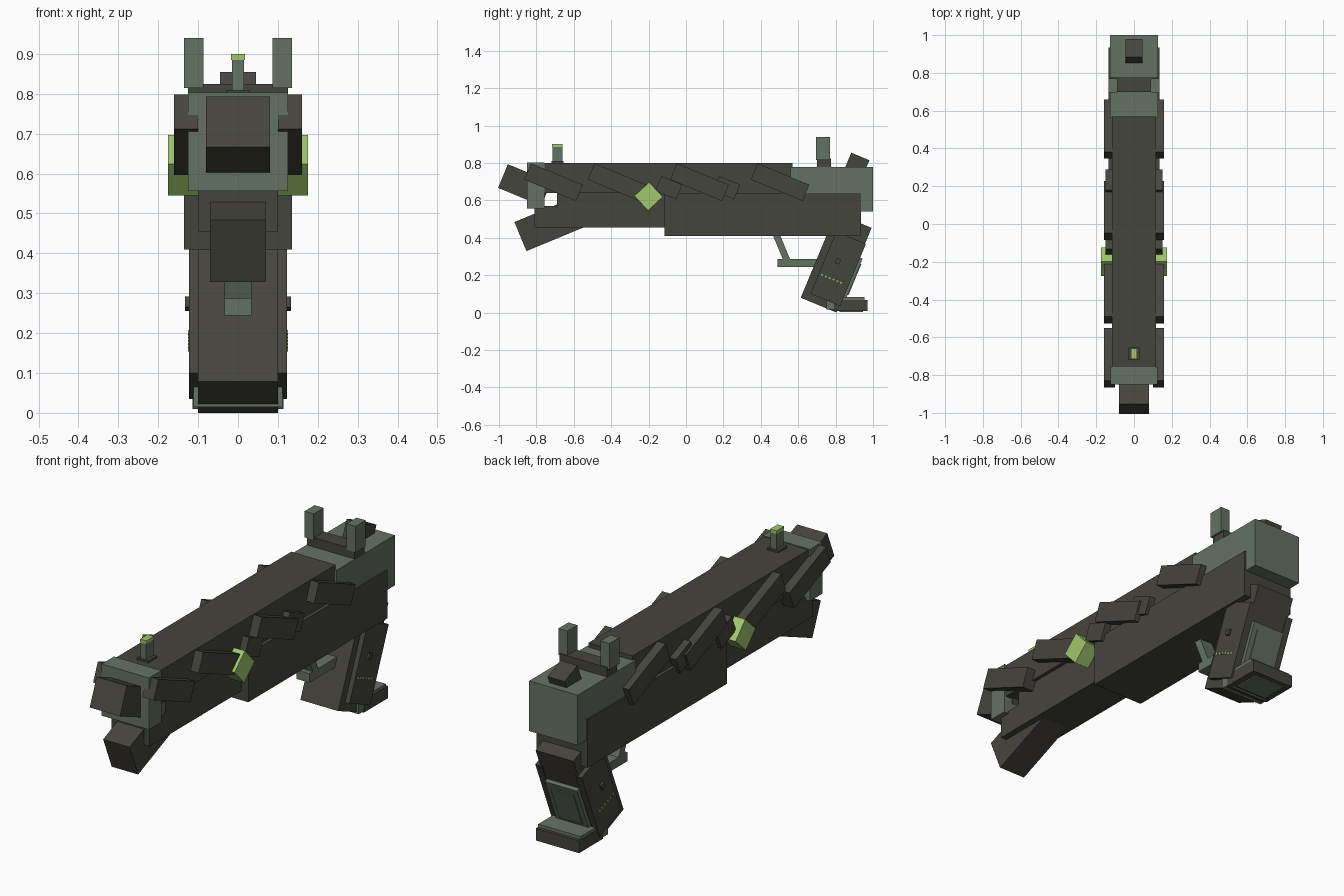
import bpy
import math
from mathutils import Matrix, Vector

old = bpy.data.objects.get("Cube")
if old:
    bpy.data.objects.remove(old, do_unlink=True)


def material(name, rgb):
    m = bpy.data.materials.new(name)
    m.use_nodes = True
    colour = (*rgb, 1)
    m.diffuse_color = colour
    m.node_tree.nodes["Principled BSDF"].inputs["Base Color"].default_value = colour
    return m


DARK = material("dark_gunmetal", (0.06, 0.058, 0.048))
GREEN = material("grey_green", (0.13, 0.168, 0.125))
LIME = material("lime", (0.36, 0.58, 0.15))
TILT = 22.5


def block(name, mat, centre, size, tilt=0):
    """Box tilted about the x axis; positive tilt raises its +y end."""
    bpy.ops.mesh.primitive_cube_add(size=1)
    ob = bpy.context.object
    ob.name = name
    ob.data.transform(Matrix.Diagonal((*size, 1)))
    ob.location = centre
    ob.rotation_euler.x = math.radians(tilt)
    ob.data.materials.append(mat)
    return ob


def span(name, mat, half_x, y0, y1, z0, z1):
    """Upright box centred on x, given by its y and z limits."""
    return block(name, mat, (0, (y0 + y1) / 2, (z0 + z1) / 2),
                 (2 * half_x, y1 - y0, z1 - z0))


def pair(name, mat, x0, x1, y, z, length, height, tilt=0):
    """The same box on the left and the right side."""
    for label, s in (("left", 1), ("right", -1)):
        block(f"{label}_{name}", mat, (s * (x0 + x1) / 2, y, z),
              (x1 - x0, length, height), tilt)


# Main body
span("slide", DARK, 0.117, -0.78, 0.57, 0.65, 0.81)
span("recessed_core", DARK, 0.1, -0.69, 0.6, 0.56, 0.67)
span("front_frame", DARK, 0.1, -0.81, -0.1, 0.465, 0.58)
span("rear_frame", DARK, 0.135, -0.115, 0.935, 0.42, 0.65)
span("rear_housing", GREEN, 0.128, 0.56, 1.0, 0.55, 0.79)
span("front_cap", GREEN, 0.125, -0.85, -0.757, 0.567, 0.814)

# Angled muzzle and lower nose
block("muzzle", DARK, (0, -0.863, 0.693), (0.16, 0.25, 0.137), -TILT)
block("lower_nose", DARK, (0, -0.719, 0.486), (0.14, 0.36, 0.168), TILT)

# Slanted side slats
for i, y in enumerate((-0.708, -0.369, 0.072, 0.503)):
    pair(f"side_slat_{i + 1}", DARK, 0.1, 0.16, y, 0.708, 0.3, 0.094, -TILT)
for i, y in enumerate((-0.092, 0.218)):
    pair(f"short_slat_{i + 1}", DARK, 0.09, 0.15, y, 0.678, 0.12, 0.085, -TILT)
pair("diamond_light", LIME, 0.095, 0.175, -0.2, 0.632, 0.107, 0.107, 43)

# Sights and hammer
span("front_sight_base", DARK, 0.03, -0.72, -0.655, 0.8, 0.82)
span("front_sight_post", GREEN, 0.015, -0.715, -0.66, 0.81, 0.898)
span("front_sight_tip", LIME, 0.017, -0.716, -0.659, 0.896, 0.911)
span("rear_sight_base", DARK, 0.125, 0.7, 0.775, 0.78, 0.835)
pair("rear_sight_post", GREEN, 0.087, 0.135, 0.733, 0.888, 0.075, 0.125)
block("hammer", DARK, (0, 0.909, 0.79), (0.09, 0.105, 0.12), -TILT)

# Trigger guard
span("guard_bar", GREEN, 0.034, 0.49, 0.73, 0.255, 0.298)
block("guard_strut", GREEN, (0, 0.508, 0.366), (0.068, 0.036, 0.18), TILT)

# Grip parts are placed along the leaning grip axis
lean = math.radians(TILT)
UP = Vector((0, math.sin(lean), math.cos(lean)))
BACK = Vector((0, math.cos(lean), -math.sin(lean)))
GRIP_FOOT = Vector((0, 0.709, 0.05))


def on_grip(up, back, x=0):
    return GRIP_FOOT + UP * up + BACK * back + Vector((x, 0, 0))


block("grip", DARK, on_grip(0.2455, 0), (0.2, 0.207, 0.49), -TILT)
block("grip_back_plate", GREEN, on_grip(0.19, 0.09), (0.17, 0.064, 0.26), -TILT)
block("grip_back_inset", GREEN, on_grip(0.2, 0.11), (0.12, 0.034, 0.18), -TILT)
for label, s in (("left", 1), ("right", -1)):
    block(f"{label}_grip_panel", DARK, on_grip(0.22, 0.022, s * 0.106),
          (0.034, 0.172, 0.36), -TILT)
    block(f"{label}_grip_button", DARK, on_grip(0.256, 0.005, s * 0.122),
          (0.022, 0.026, 0.028), -TILT)
    for i in range(6):
        block(f"{label}_grip_dot_{i + 1}", LIME,
              on_grip(0.157, -0.045 + i * 0.022, s * 0.123),
              (0.004, 0.009, 0.009), -TILT)

# Foot of the grip
span("foot_liner", GREEN, 0.112, 0.75, 0.955, 0.026, 0.093)
span("foot", DARK, 0.114, 0.79, 0.97, 0.02, 0.078)
span("foot_bottom_plate", GREEN, 0.08, 0.82, 0.945, 0.014, 0.023)

# Stand the grip's lowest edge on the ground
bpy.context.view_layer.update()
low = min((o.matrix_world @ Vector(c)).z
          for o in bpy.data.objects if o.name == "grip" for c in o.bound_box)
for o in bpy.data.objects:
    if o.type == "MESH":
        o.location.z -= low
